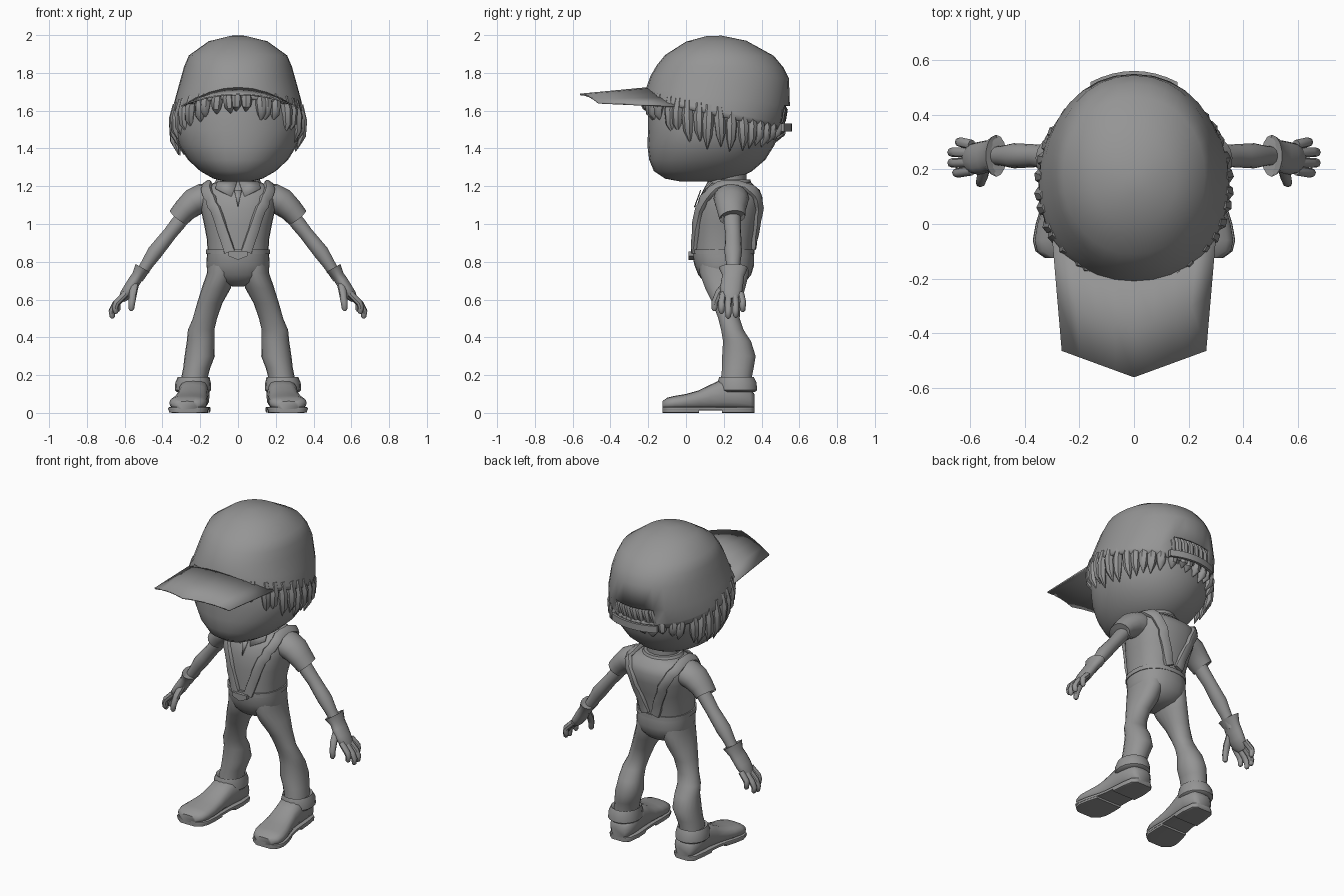
import bpy, bmesh, math, random
from mathutils import Vector
from mathutils.bvhtree import BVHTree

random.seed(4)
cube = bpy.data.objects.get("Cube")
if cube:
    bpy.data.objects.remove(cube, do_unlink=True)

grey = bpy.data.materials.new("plain grey")
grey.use_nodes = True
grey.diffuse_color = (0.3, 0.3, 0.3, 1)
grey.node_tree.nodes["Principled BSDF"].inputs["Base Color"].default_value = (0.3, 0.3, 0.3, 1)


def finish(name, bm, mirror=False, thick=0, angle=45):
    bmesh.ops.recalc_face_normals(bm, faces=bm.faces)
    mesh = bpy.data.meshes.new(name)
    bm.to_mesh(mesh)
    bm.free()
    mesh.materials.append(grey)
    ob = bpy.data.objects.new(name, mesh)
    bpy.context.collection.objects.link(ob)
    bpy.ops.object.select_all(action="DESELECT")
    ob.select_set(True)
    bpy.context.view_layer.objects.active = ob
    bpy.ops.object.shade_smooth_by_angle(angle=math.radians(angle))
    if thick:
        ob.modifiers.new("Thickness", "SOLIDIFY").thickness = thick
    if mirror:
        ob.modifiers.new("Mirror", "MIRROR").use_clip = False
    return ob


def loft(bm, rings, n=16, power=2, caps=True, skip=None):
    """Skin rings of (centre, u axis, v axis)."""
    rows = []
    for c, u, v in rings:
        row = []
        for i in range(n):
            t = math.tau * i / n
            a, b = math.cos(t), math.sin(t)
            a = math.copysign(abs(a) ** (2 / power), a)
            b = math.copysign(abs(b) ** (2 / power), b)
            row.append(bm.verts.new(Vector(c) + Vector(u) * a + Vector(v) * b))
        rows.append(row)
    for k, (lo, hi) in enumerate(zip(rows, rows[1:])):
        for i in range(n):
            j = (i + 1) % n
            if not (skip and skip(k, (lo[i].co + lo[j].co) / 2)):
                bm.faces.new((lo[i], lo[j], hi[j], hi[i]))
    if caps:
        bm.faces.new(rows[0])
        bm.faces.new(rows[-1])


def stack(name, levels, n=20, power=2.0, mirror=False):
    """Level rings: (z, x centre, half width, front y, back y)."""
    bm = bmesh.new()
    loft(bm, [((x, (f + b) / 2, z), (w, 0, 0), (0, (b - f) / 2, 0))
              for z, x, w, f, b in levels], n, power)
    return finish(name, bm, mirror)


def tube(bm, points, n=12, flat=1.0, side=(0, 1, 0)):
    """Round limb through (x, y, z, radius), widened along the side axis."""
    ps = [Vector(p[:3]) for p in points]
    rings = []
    for i, p in enumerate(ps):
        d = (ps[min(i + 1, len(ps) - 1)] - ps[max(i - 1, 0)]).normalized()
        u = (Vector(side) - d * d.dot(Vector(side))).normalized()
        r = points[i][3]
        rings.append((p, u * r * flat, d.cross(u) * r))
    loft(bm, rings, n)


def limb(name, points, **kw):
    bm = bmesh.new()
    tube(bm, points, **kw)
    return finish(name, bm, True)


# Head and neck
stack("head", [(1.225, 0, .07, -.03, .2), (1.24, 0, .13, -.11, .27), (1.28, 0, .2, -.17, .35),
               (1.34, 0, .265, -.195, .42), (1.42, 0, .315, -.205, .47), (1.5, 0, .335, -.2, .49),
               (1.58, 0, .33, -.2, .5), (1.66, 0, .3, -.19, .5), (1.78, 0, .26, -.15, .47),
               (1.88, 0, .15, -.02, .36)], 28, 2.1)
stack("neck", [(1.15, 0, .1, .13, .32), (1.3, 0, .1, .12, .32)], 16)

# Cap crown: tilted rings (front y, front z, back y, back z, half width)
crown = [(-.22, 1.66, .51, 1.495, .35), (-.22, 1.675, .525, 1.53, .347), (-.21, 1.72, .55, 1.625, .33),
         (-.19, 1.78, .545, 1.77, .302), (-.155, 1.84, .515, 1.83, .285), (-.11, 1.895, .465, 1.89, .26),
         (0, 1.965, .32, 1.97, .155), (.11, 1.995, .19, 1.997, .04)]
bm = bmesh.new()
loft(bm, [((0, (f + b) / 2, (fz + bz) / 2), (w, 0, 0), (0, (b - f) / 2, (bz - fz) / 2))
          for f, fz, b, bz, w in crown], 32, 2.1, False,
     lambda k, p: k == 1 and p.y > .3 and abs(p.x) < .12)
bm.verts.ensure_lookup_table()
bm.faces.new(bm.verts[-32:])
finish("cap_crown", bm, thick=.012, angle=50)

# Back strap under the opening
bm = bmesh.new()
rows = []
for i in range(9):
    x = -.16 + .04 * i
    y = .545 - 1.6 * x * x
    rows.append([bm.verts.new((x, y + dy, z)) for dy, z in
                 ((0, 1.49), (.016, 1.49), (.016, 1.532), (0, 1.532))])
for a, b in zip(rows, rows[1:]):
    for i in range(4):
        bm.faces.new((a[i], a[i - 1], b[i - 1], b[i]))
bm.faces.new(rows[0])
bm.faces.new(rows[-1])
finish("cap_strap", bm)

# Arched, pointed brim
bm = bmesh.new()
rows = []
for i in range(9):
    s = -1 + i / 4
    inner = Vector((.3 * s, -.195 + .14 * s * s, 1.725 - .1 * s * s))
    outer = Vector((.265 * s, -.562 + .097 * abs(s), 1.69 - .045 * s * s))
    rows.append([bm.verts.new(inner.lerp(outer, t)) for t in (0, .5, 1)])
for a, b in zip(rows, rows[1:]):
    for k in range(2):
        bm.faces.new((a[k], b[k], b[k + 1], a[k + 1]))
finish("cap_brim", bm, thick=.008)

# Hair: pointed locks hanging all round below the cap, and behind the opening
bm = bmesh.new()
locks = 38
for i in range(locks):
    t = math.tau * i / locks + random.uniform(-.04, .04) - math.pi / 2
    out = Vector((math.cos(t), math.sin(t), 0))
    y = .145 + .345 * out.y
    top = Vector((.325 * out.x, y, 1.625 - .216 * (y - .145)))
    length = .12 + .11 * out.x ** 2 + random.uniform(-.02, .03) - .03 * max(out.y, 0)
    around = Vector((-out.y, out.x, 0))
    lean = around * random.uniform(-.015, .015)
    path = []
    for s, r, push in ((0, .022, 0), (.35, .031, .012), (.7, .025, .012), (1, .002, -.01)):
        p = top + out * push + lean * s - Vector((0, 0, length * s))
        path.append((*p, r))
    tube(bm, path, 7, 1.0, around)
for i in range(7):
    x = -.12 + .04 * i
    y = .515 - 1.5 * x * x
    tube(bm, [(x, y - .03, 1.67, .015), (x + .01, y, 1.6, .025), (x, y - .005, 1.55, .02),
              (x - .01, y - .03, 1.48, .003)], 7, 1, (1, 0, 0))
finish("hair", bm)

# Shirt, trousers and waistband
shirt = stack("shirt", [(.84, 0, .16, .045, .35), (.92, 0, .165, .045, .36), (1.0, 0, .18, .045, .38),
                        (1.08, 0, .198, .052, .4), (1.14, 0, .205, .07, .405), (1.18, 0, .2, .095, .39),
                        (1.205, 0, .165, .12, .36), (1.22, 0, .12, .13, .345)], 28, 2.4)
stack("trouser_seat", [(.865, 0, .166, .035, .358), (.83, 0, .165, .035, .36), (.78, 0, .168, .045, .36),
                       (.73, 0, .155, .065, .345), (.69, 0, .1, .1, .31), (.67, 0, .03, .15, .26)], 24, 2.3)
stack("waistband", [(.84, 0, .17, .032, .362), (.866, 0, .17, .032, .362)], 24, 2.3)
stack("collar", [(1.195, 0, .14, .11, .355), (1.235, 0, .115, .12, .34)], 20)

# Collar flaps meeting in a notch at the throat
bm = bmesh.new()
bm.faces.new([bm.verts.new(p) for p in ((.005, .115, 1.225), (.11, .135, 1.225), (.12, .1, 1.19),
                                         (.035, .073, 1.145))])
finish("collar_flap", bm, True, .008)
bm = bmesh.new()
bm.faces.new([bm.verts.new(p) for p in ((-.02, .075, 1.18), (.02, .075, 1.18), (0, .042, 1.09))])
finish("shirt_placket", bm, thick=.006)

# Braces wrapped onto the shirt surface
tree = BVHTree.FromPolygons([v.co for v in shirt.data.vertices],
                            [p.vertices[:] for p in shirt.data.polygons])


def brace(name, path):
    pts = []
    path = [Vector(p) for p in path]
    for a, b in zip(path, path[1:]):
        pts += [a.lerp(b, k / 3) for k in range(3)]
    pts.append(path[-1])
    hits = [tree.find_nearest(p)[:2] for p in pts]
    rings = []
    for i, (p, nrm) in enumerate(hits):
        d = hits[min(i + 1, len(hits) - 1)][0] - hits[max(i - 1, 0)][0]
        rings.append((p + nrm * .006, d.cross(nrm).normalized() * .029, nrm * .015))
    bm = bmesh.new()
    loft(bm, rings, 12, 4)
    finish(name, bm, True)


brace("brace", [(.045, .03, .85), (.09, .03, .97), (.14, .03, 1.08), (.185, .08, 1.17), (.18, .17, 1.23),
                (.18, .28, 1.23), (.165, .39, 1.17), (.12, .42, 1.07), (.075, .4, .97), (.035, .38, .87)])

# Front clasp joining the braces
bm = bmesh.new()
outline = [(-.05, .855), (.05, .855), (.05, .83), (0, .81), (-.05, .83)]
front = [bm.verts.new((x, .012, z)) for x, z in outline]
back = [bm.verts.new((x, .045, z)) for x, z in outline]
bm.faces.new(front)
bm.faces.new(back)
for i in range(5):
    bm.faces.new((front[i], front[i - 1], back[i - 1], back[i]))
finish("brace_clasp", bm)

# Sleeves, arms and gloves
limb("sleeve", [(.13, .24, 1.14, .075), (.19, .24, 1.135, .078), (.235, .24, 1.115, .074),
                (.28, .24, 1.075, .064), (.315, .245, 1.035, .058), (.3, .245, 1.05, .045)], n=16, flat=1.2)
limb("arm", [(.25, .245, 1.09, .04), (.32, .245, 1.0, .041), (.36, .25, .95, .038), (.4, .25, .9, .04),
             (.44, .25, .85, .042), (.48, .25, .79, .034), (.53, .25, .71, .029)], n=14, flat=1.1)
limb("glove", [(.51, .25, .76, .036), (.505, .25, .767, .044), (.53, .25, .725, .033), (.55, .245, .695, .034),
               (.575, .24, .655, .034), (.6, .24, .62, .03), (.617, .24, .597, .018)], n=14, flat=1.75)
for name, y, x, z in (("index", .188, .65, .525), ("middle", .224, .668, .5),
                      ("ring", .263, .668, .505), ("little", .3, .64, .535)):
    y0 = .24 + (y - .24) * .85
    limb(name + "_finger", [(.595, y0, .63, .018), ((.61 + x) / 2 + .012, y, (.62 + z) / 2 + .01, .018),
                            (x, y, z + .035, .017), (x - .003, y, z + .008, .014), (x - .006, y, z, .006)], n=8)
limb("thumb", [(.545, .22, .69, .022), (.555, .175, .635, .021), (.562, .153, .585, .018),
               (.565, .15, .55, .015), (.565, .15, .54, .007)], n=8)

# Legs and turned-up cuffs
stack("leg", [(.82, .085, .075, .07, .33), (.74, .09, .075, .07, .335), (.66, .115, .077, .1, .315),
              (.58, .15, .067, .14, .29), (.5, .175, .064, .17, .285), (.44, .195, .07, .185, .305),
              (.38, .198, .073, .195, .345), (.3, .203, .08, .19, .37), (.24, .218, .072, .19, .36),
              (.19, .23, .07, .185, .35), (.1, .235, .068, .18, .35)], 18, 2.1, True)
stack("trouser_cuff", [(.11, .238, .085, .175, .365), (.12, .238, .096, .165, .378), (.16, .238, .094, .165, .375),
                       (.19, .235, .084, .175, .36), (.18, .235, .07, .185, .35)], 18, 2.1, True)

# Shoes: sections along the foot (y, x centre, half width, top z)
foot = [(.362, .228, .045, .1), (.34, .228, .07, .13), (.26, .23, .08, .17), (.19, .235, .08, .178),
        (.13, .24, .08, .15), (.07, .247, .086, .12), (0, .257, .097, .1), (-.06, .264, .1, .09),
        (-.1, .267, .088, .08), (-.125, .268, .055, .062)]


def along_foot(name, sections, low, top=None, power=2.6, grow=1.0):
    bm = bmesh.new()
    loft(bm, [((x, y, (low + (top or z)) / 2), (w * grow, 0, 0), (0, 0, ((top or z) - low) / 2))
              for y, x, w, z in sections], 16, power)
    finish(name, bm, True)


along_foot("shoe", foot, .015)
along_foot("shoe_sole", foot, .012, .032, 6, 1.07)
along_foot("shoe_heel", foot[:4], 0, .03, 8, 1.05)
along_foot("shoe_tread", foot[5:], 0, .03, 8, 1.03)
